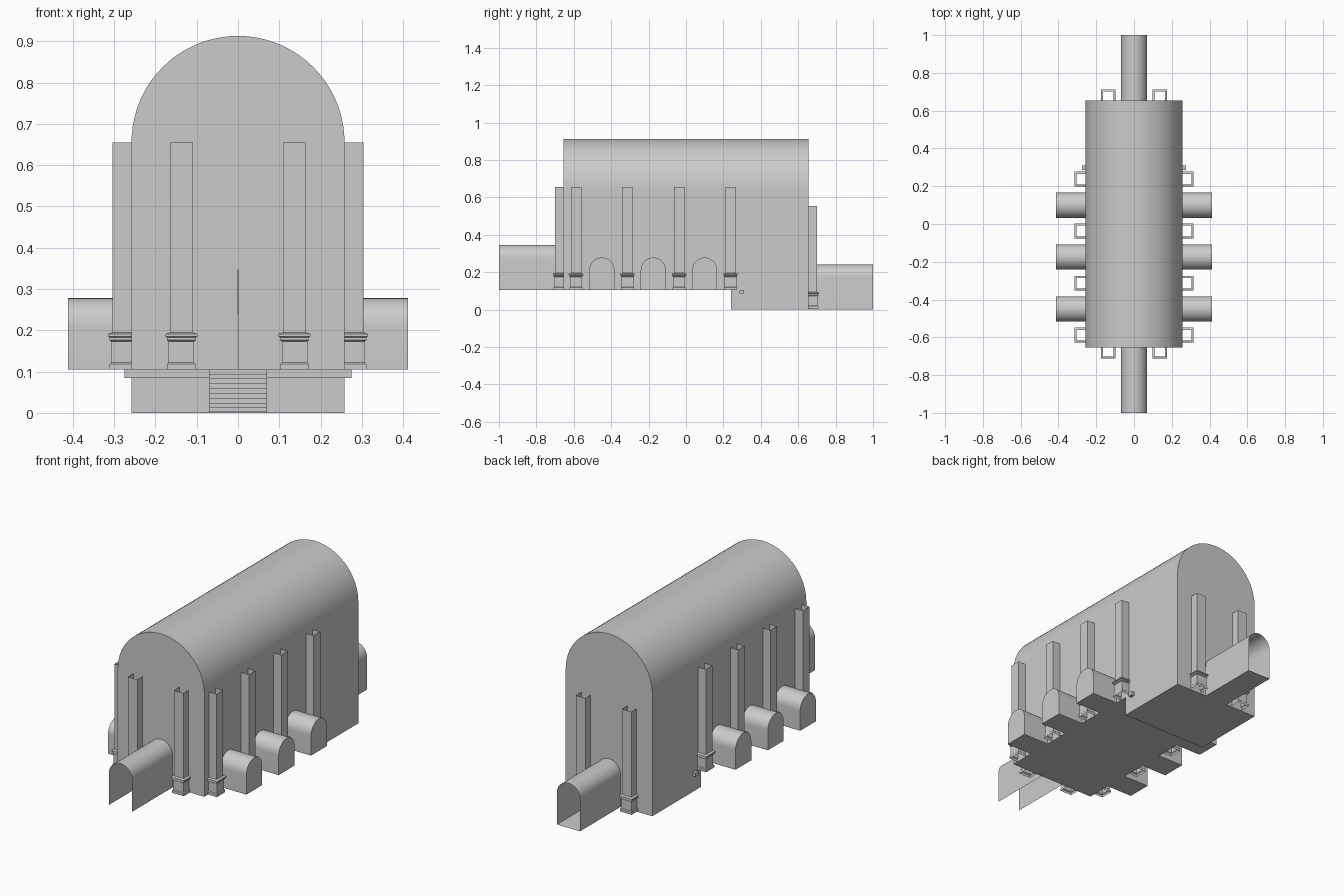
import bpy, math

if "Cube" in bpy.data.objects:
    bpy.data.objects.remove(bpy.data.objects["Cube"])

W, L = 0.258, 0.655          # hall half width and half length
FLOOR, SPRING = 0.105, 0.655  # upper floor level, vault spring
EDGE = 0.29                   # end of the raised floor
NICHES = (-0.45, -0.175, 0.1)


def make(name, verts, faces, smooth=False):
    me = bpy.data.meshes.new(name)
    me.from_pydata(verts, [], faces)
    me.update()
    ob = bpy.data.objects.new(name, me)
    bpy.context.collection.objects.link(ob)
    if smooth:
        bpy.ops.object.select_all(action='DESELECT')
        ob.select_set(True)
        bpy.context.view_layer.objects.active = ob
        bpy.ops.object.shade_smooth_by_angle(angle=math.radians(35))
    return ob


def arch(c, half, z0, spring, n=20):
    """Arch outline from the left foot over the top to the right foot."""
    pts = [(c - half, z0)]
    for i in range(n + 1):
        a = math.pi * (1 - i / n)
        pts.append((c + half * math.cos(a), spring + half * math.sin(a)))
    return pts + [(c + half, z0)]


def at(axis, d, p):
    return (p[0], d, p[1]) if axis == 'y' else (d, p[0], p[1])


def tunnel(name, pts, axis, a, b, floor=False, cap=False):
    n = len(pts)
    verts = [at(axis, d, p) for d in (a, b) for p in pts]
    faces = [(i, i + 1, n + i + 1, n + i) for i in range(n - 1)]
    if floor:
        faces.append((n - 1, 0, n, 2 * n - 1))
    if cap:
        faces.append(tuple(range(n, 2 * n)))
    return make(name, verts, faces, True)


def flat(name, pts, axis, d):
    return make(name, [at(axis, d, p) for p in pts], [tuple(range(len(pts)))])


def quad_floor(name, x, y0, y1, z):
    make(name, [(-x, y0, z), (x, y0, z), (x, y1, z), (-x, y1, z)], [(0, 1, 2, 3)])


def box(name, x0, x1, y0, y1, z0, z1):
    v = [(x, y, z) for x in (x0, x1) for y in (y0, y1) for z in (z0, z1)]
    make(name, v, [(0, 1, 3, 2), (4, 6, 7, 5), (0, 4, 5, 1),
                   (2, 3, 7, 6), (0, 2, 6, 4), (1, 5, 7, 3)])


# Open-ended pilaster: (outward offset, height) rings
PROFILE = [(.007, 0), (.007, .013), (.003, .017), (.003, .068), (.007, .071),
           (.007, .078), (.011, .080), (.011, .086), (0, .090), (0, .55)]


def pilaster(x, y, z, axis):
    hx, hy = (.046, .028) if axis == 'x' else (.028, .046)
    verts = [(x + sx * (hx + o), y + sy * (hy + o), z + h) for o, h in PROFILE
             for sx, sy in ((-1, -1), (1, -1), (1, 1), (-1, 1))]
    faces = [(4 * k + i, 4 * k + (i + 1) % 4, 4 * k + 4 + (i + 1) % 4, 4 * k + 4 + i)
             for k in range(len(PROFILE) - 1) for i in range(4)]
    make("pilaster", verts, faces)


# Barrel vault
tunnel("hall_vault", arch(0, W, 0, SPRING, 40)[1:-1], 'y', -L, L)

# Side walls with arched openings, niches and side pilasters
for s in (-1, 1):
    wall = [(-L, SPRING), (-L, FLOOR)]
    for c in NICHES:
        wall += arch(c, 0.067, FLOOR, 0.211)
    wall += [(0.24, FLOOR), (0.24, 0), (L, 0), (L, SPRING)]
    flat("side_wall", wall, 'x', s * W)
    for c in NICHES:
        tunnel("side_niche", arch(c, 0.067, FLOOR, 0.211), 'x', s * W, s * 0.412, True, True)
    for y in (-0.588, -0.313, -0.037, 0.238):
        pilaster(s * W, y, FLOOR, 'x')
    for y, z in ((-L, FLOOR), (L, 0.005)):
        pilaster(s * 0.137, y, z, 'y')

# End walls with doorway cut-outs
front_arch = arch(0, 0.069, FLOOR, 0.277)
back_arch = arch(0, 0.069, 0, 0.172)
flat("front_wall", arch(0, W, FLOOR, SPRING, 40) + front_arch[::-1], 'y', -L)
flat("back_wall", arch(0, W, 0, SPRING, 40) + back_arch[::-1], 'y', L)

# Corridors; the front one has no floor and is shut by a double door
tunnel("front_corridor", front_arch, 'y', -L, -1)
tunnel("back_corridor", back_arch, 'y', L, 1, floor=True)
mid = len(front_arch) // 2
for s in (-1, 1):
    leaf = [(s * abs(x), z) for x, z in front_arch[:mid]]
    leaf += [(s * 0.0012, 0.346), (s * 0.0012, FLOOR)]
    flat("door_leaf", leaf, 'y', -L)

# Floors and the drop between them
quad_floor("upper_floor", W, -L, EDGE, FLOOR)
quad_floor("lower_floor", W, 0.24, L, 0)
for s in (-1, 1):
    flat("platform_riser", [(s * 0.069, 0), (s * W, 0), (s * W, FLOOR), (s * 0.069, FLOOR)], 'y', EDGE)
    x0, x1 = sorted((s * 0.069, s * 0.275))
    box("platform_lip", x0, x1, 0.285, 0.31, 0.085, FLOOR)

# Stairs down to the lower floor
N, RUN = 9, 0.023
rise = FLOOR / N
prof = [(EDGE, 0)]
for i in range(N):
    z = FLOOR - i * rise
    prof += [(EDGE + i * RUN, z), (EDGE + (i + 1) * RUN, z)]
prof.append((EDGE + N * RUN, 0))
n = len(prof)
verts = [(x, p[0], p[1]) for x in (-0.069, 0.069) for p in prof]
faces = [(i, i + 1, n + i + 1, n + i) for i in range(1, n - 1)]
make("stairs", verts, faces + [tuple(range(n)), tuple(range(2 * n - 1, n - 1, -1))])
box("bottom_step", -0.085, 0.085, 0.33, 0.51, 0, 0.003)
